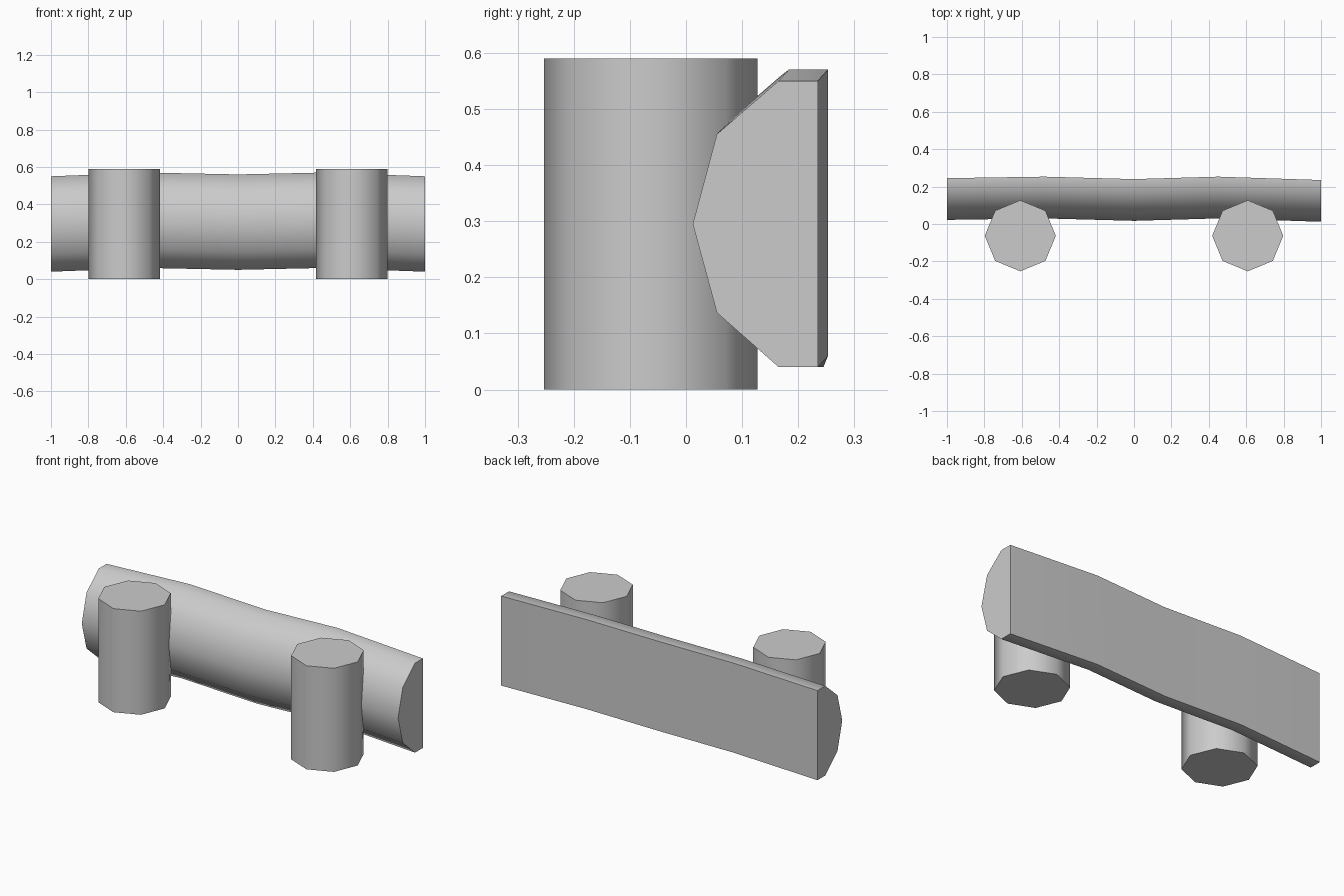
import bpy
import bmesh
import math

if "Cube" in bpy.data.objects:
    bpy.data.objects.remove(bpy.data.objects["Cube"], do_unlink=True)

GREY = (0.6, 0.6, 0.6, 1)
grey = bpy.data.materials.new("plain grey")
grey.use_nodes = True
grey.diffuse_color = GREY
grey.node_tree.nodes["Principled BSDF"].inputs["Base Color"].default_value = GREY


def finish(obj):
    """Give the part its colour and rounded shading with crisp ends."""
    obj.data.materials.append(grey)
    bpy.ops.object.select_all(action="DESELECT")
    obj.select_set(True)
    bpy.context.view_layer.objects.active = obj
    bpy.ops.object.shade_smooth_by_angle(angle=math.radians(50))


# Half-log rail: a D-shaped section swept through gently wavering stations
profile = [(0.235, 0.04), (0.165, 0.04), (0.055, 0.137), (0.012, 0.295),
           (0.055, 0.455), (0.165, 0.55), (0.235, 0.55)]
# each station: x, shift in y, shift in z
stations = [(-1, 0.01, 0), (-0.48, 0.018, 0.02), (0, 0.005, 0.01),
            (0.45, 0.018, 0.02), (1, 0, 0)]

bm = bmesh.new()
rings = [[bm.verts.new((x, y + dy, z + dz)) for y, z in profile]
         for x, dy, dz in stations]
for a, b in zip(rings, rings[1:]):
    for i in range(len(profile)):
        j = (i + 1) % len(profile)
        bm.faces.new((a[i], a[j], b[j], b[i]))
bm.faces.new(rings[0])
bm.faces.new(rings[-1])
bmesh.ops.recalc_face_normals(bm, faces=bm.faces)
mesh = bpy.data.meshes.new("half_log_rail")
bm.to_mesh(mesh)
bm.free()
rail = bpy.data.objects.new("half_log_rail", mesh)
bpy.context.collection.objects.link(rail)
finish(rail)

# Eight-sided posts in front of the rail
for name, x in (("right_post", -0.608), ("left_post", 0.608)):
    bpy.ops.mesh.primitive_cylinder_add(vertices=8, radius=0.19, depth=0.59,
                                        location=(x, -0.063, 0.295))
    post = bpy.context.object
    post.name = name
    finish(post)
